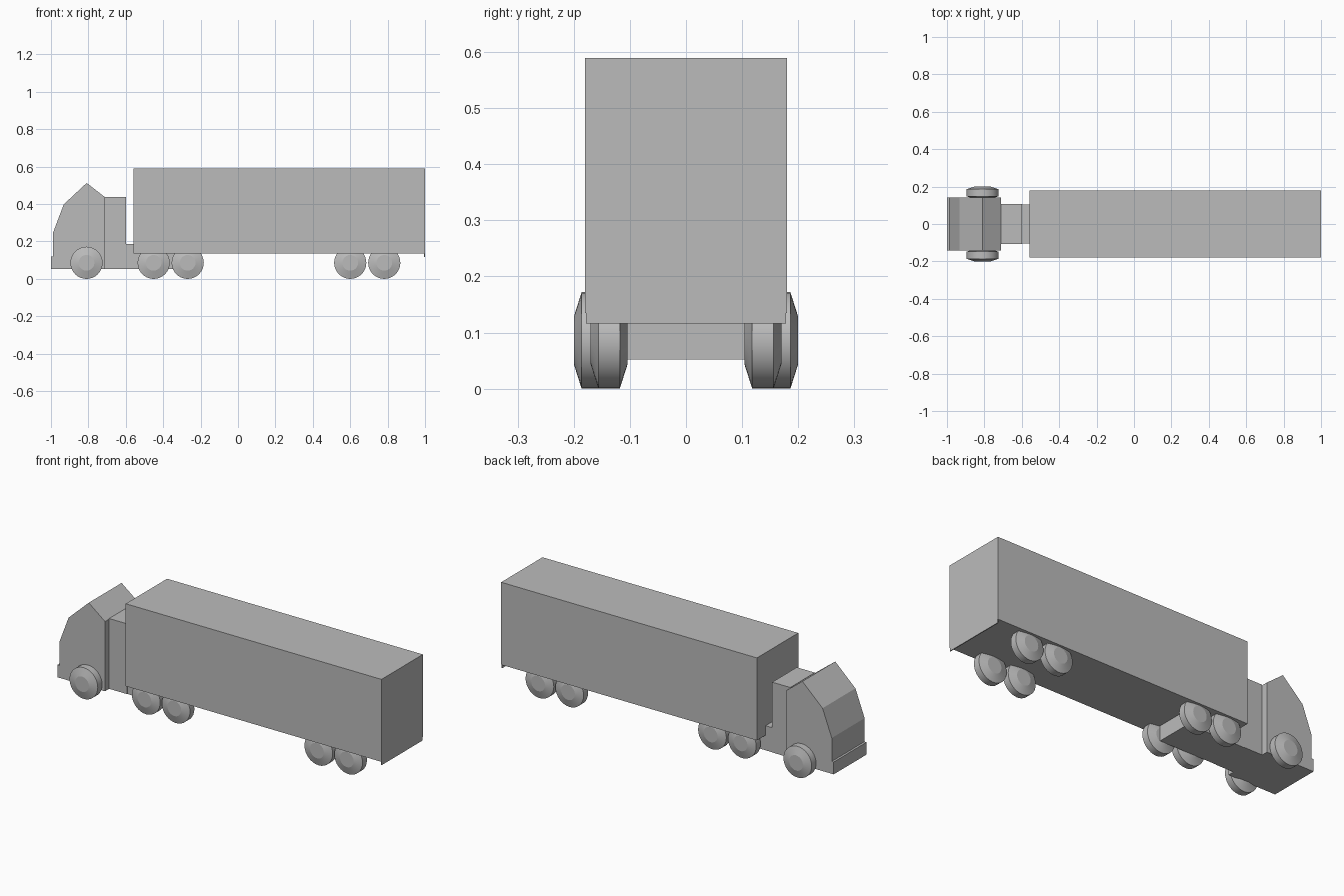
import bpy, bmesh, math
from mathutils import Matrix

cube = bpy.data.objects.get("Cube")
if cube:
    bpy.data.objects.remove(cube, do_unlink=True)

grey = bpy.data.materials.new("plain grey")
grey.use_nodes = True
colour = (0.5, 0.5, 0.5, 1)
grey.diffuse_color = colour
grey.node_tree.nodes["Principled BSDF"].inputs["Base Color"].default_value = colour


def finish(bm, name):
    bmesh.ops.recalc_face_normals(bm, faces=bm.faces[:])
    mesh = bpy.data.meshes.new(name)
    bm.to_mesh(mesh)
    bm.free()
    mesh.materials.append(grey)
    ob = bpy.data.objects.new(name, mesh)
    bpy.context.collection.objects.link(ob)
    return ob


def prism(name, profile, half_width):
    """Side profile in x and z, extruded across the truck."""
    bm = bmesh.new()
    face = bm.faces.new([bm.verts.new((x, -half_width, z)) for x, z in profile])
    new = bmesh.ops.extrude_face_region(bm, geom=[face])["geom"]
    verts = [v for v in new if isinstance(v, bmesh.types.BMVert)]
    bmesh.ops.translate(bm, verts=verts, vec=(0, 2 * half_width, 0))
    return finish(bm, name)


def box(name, x0, x1, z0, z1, half_width):
    return prism(name, [(x0, z0), (x1, z0), (x1, z1), (x0, z1)], half_width)


def wheel(name, x, y):
    """Disc with coned sides and flat hub caps."""
    bm = bmesh.new()
    rings = [(0.042, -0.033), (0.086, -0.019), (0.086, 0.019), (0.042, 0.033)]
    start = None
    loops = []
    for radius, offset in rings:
        loops.append([bm.verts.new((x + radius * math.sin(a), y + offset,
                                    0.086 + radius * math.cos(a)))
                      for a in (math.tau * i / 32 for i in range(32))])
    for a, b in zip(loops, loops[1:]):
        for i in range(32):
            j = (i + 1) % 32
            bm.faces.new((a[i], a[j], b[j], b[i]))
    bm.faces.new(loops[0])
    bm.faces.new(loops[-1])
    ob = finish(bm, name)
    bpy.ops.object.select_all(action="DESELECT")
    ob.select_set(True)
    bpy.context.view_layer.objects.active = ob
    bpy.ops.object.shade_smooth_by_angle(angle=math.radians(16))


# Cab with bumper step, raked windscreen and peaked roof
prism("cab", [(-1, 0.052), (-0.71, 0.052), (-0.71, 0.436), (-0.809, 0.513),
              (-0.932, 0.398), (-0.988, 0.249), (-0.988, 0.12), (-1, 0.12)], 0.143)
box("sleeper", -0.71, -0.6, 0.052, 0.439, 0.107)
box("chassis", -0.6, -0.25, 0.052, 0.187, 0.105)

# Trailer and the thin lip at its tail
box("trailer", -0.558, 1, 0.135, 0.589, 0.18)
box("tail_lip", 0.995, 1, 0.116, 0.135, 0.178)

# Axles
axles = [("steer", -0.81, 0.167), ("drive_front", -0.451, 0.137),
         ("drive_rear", -0.269, 0.137), ("trailer_front", 0.6, 0.137),
         ("trailer_rear", 0.782, 0.137)]
for label, x, y in axles:
    for side, sign in (("near", -1), ("far", 1)):
        wheel(f"{label}_wheel_{side}", x, sign * y)
